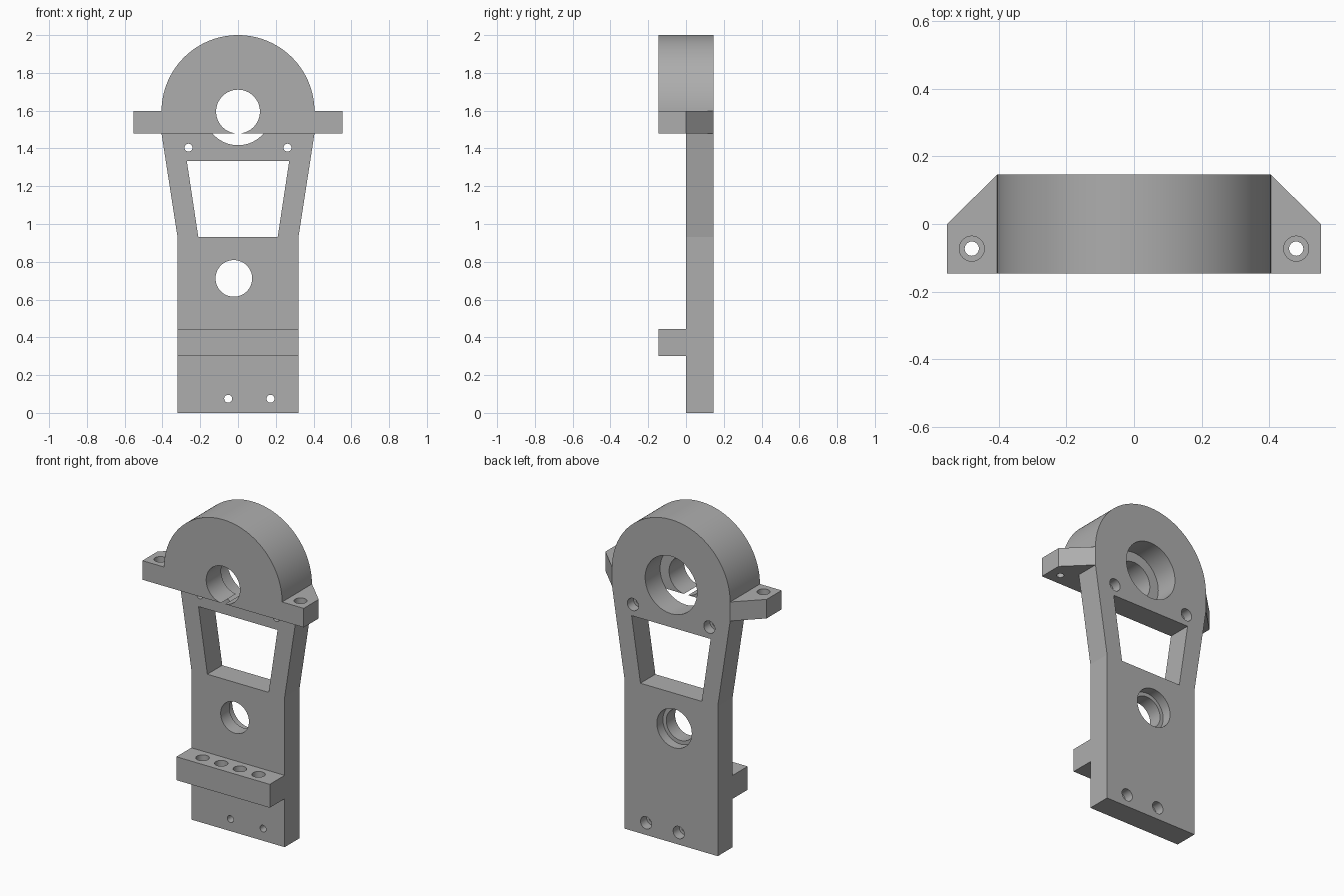
import bpy, bmesh
from math import pi, cos, sin, radians
from mathutils import Vector

cube = bpy.data.objects.get("Cube")
if cube:
    bpy.data.objects.remove(cube, do_unlink=True)

# Main dimensions
D = 0.146            # half depth
W = 0.32             # half width of the lower plate
R = 0.405            # housing radius
AXIS_Z = 1.595       # bearing axis height
SHELF = 1.48         # underside of the housing and ears
EAR = 0.553          # half width across the ears

grey = bpy.data.materials.new("plain grey")
grey.use_nodes = True
colour = (0.42, 0.42, 0.42, 1)
grey.diffuse_color = colour
grey.node_tree.nodes["Principled BSDF"].inputs["Base Color"].default_value = colour


def prism(name, outline, axis, lo, hi):
    """Extrude a 2D outline along y (points are x, z) or z (points are x, y)."""
    def place(p, t):
        return Vector((p[0], t, p[1])) if axis == "Y" else Vector((p[0], p[1], t))
    bm = bmesh.new()
    face = bm.faces.new([bm.verts.new(place(p, lo)) for p in outline])
    grown = bmesh.ops.extrude_face_region(bm, geom=[face])["geom"]
    verts = [g for g in grown if isinstance(g, bmesh.types.BMVert)]
    shift = place((0, 0), hi - lo)
    bmesh.ops.translate(bm, verts=verts, vec=shift)
    bmesh.ops.recalc_face_normals(bm, faces=bm.faces)
    mesh = bpy.data.meshes.new(name)
    bm.to_mesh(mesh)
    bm.free()
    mesh.materials.append(grey)
    obj = bpy.data.objects.new(name, mesh)
    bpy.context.collection.objects.link(obj)
    return obj


def arc(cx, cy, r, start, end, n):
    return [(cx + r * cos(start + (end - start) * i / n),
             cy + r * sin(start + (end - start) * i / n)) for i in range(n + 1)]


def combine(target, tool, operation):
    """Apply a boolean and remove the tool."""
    mod = target.modifiers.new("combine", "BOOLEAN")
    mod.operation = operation
    mod.solver = "EXACT"
    mod.object = tool
    bpy.ops.object.select_all(action="DESELECT")
    bpy.context.view_layer.objects.active = target
    target.select_set(True)
    bpy.ops.object.modifier_apply(modifier=mod.name)
    bpy.data.objects.remove(tool, do_unlink=True)


def drill(target, cx, cy, r, axis, lo, hi):
    circle = arc(cx, cy, r, 0, 2 * pi, 64)[:-1]
    combine(target, prism("drill", circle, axis, lo, hi), "DIFFERENCE")


# Back plate: straight foot, flared neck, round head
dome = arc(0, AXIS_Z, R, 0, pi, 64)
outline = [(-W, 0), (W, 0), (W, 0.93), (R, SHELF)] + dome + [(-R, SHELF), (-W, 0.93)]
body = prism("bearing_bracket", outline, "Y", 0, D)

# Tapered window and bearing pocket
window = [(-0.21, 0.93), (0.21, 0.93), (0.271, 1.333), (-0.271, 1.333)]
combine(body, prism("window", window, "Y", -0.1, 0.3), "DIFFERENCE")
drill(body, 0, AXIS_Z, 0.178, "Y", -0.1, 0.3)

# Stepped hole in the middle of the plate
drill(body, -0.022, 0.712, 0.097, "Y", -0.1, 0.3)
drill(body, -0.022, 0.712, 0.12, "Y", D - 0.06, 0.3)

# Screw holes, counterbored from the back
for x, z in ((-0.262, 1.404), (0.262, 1.404), (-0.052, 0.075), (0.172, 0.075)):
    drill(body, x, z, 0.021, "Y", -0.1, 0.3)
    drill(body, x, z, 0.038, "Y", D - 0.06, 0.3)

# Front half of the housing with its shaft hole
housing = prism("housing", [(-R, SHELF), (R, SHELF)] + dome, "Y", -D, 0)
drill(housing, 0, AXIS_Z, 0.116, "Y", -0.3, 0.1)
combine(body, housing, "UNION")

# Mounting ears with a chamfered rear corner and counterbored holes
for side in (-1, 1):
    shape = [(0.33, -D), (EAR, -D), (EAR, 0), (R, D), (0.33, D)]
    ear = prism("ear", [(side * x, y) for x, y in shape], "Z", SHELF, AXIS_Z + 0.003)
    drill(ear, side * 0.48, -0.073, 0.021, "Z", 1.3, 1.8)
    drill(ear, side * 0.48, -0.073, 0.037, "Z", AXIS_Z - 0.05, 1.8)
    combine(body, ear, "UNION")

# Front ledge with a row of four counterbored holes
ledge = prism("ledge", [(-W, 0.3), (W, 0.3), (W, 0.445), (-W, 0.445)], "Y", -D, 0)
for i in range(4):
    x = (i - 1.5) * 0.128
    drill(ledge, x, -0.073, 0.021, "Z", 0.2, 0.6)
    drill(ledge, x, -0.073, 0.038, "Z", 0.385, 0.6)
combine(body, ledge, "UNION")

# Smooth round walls, keep every real corner sharp
bpy.ops.object.select_all(action="DESELECT")
body.select_set(True)
bpy.context.view_layer.objects.active = body
bpy.ops.object.shade_smooth_by_angle(angle=radians(7))
